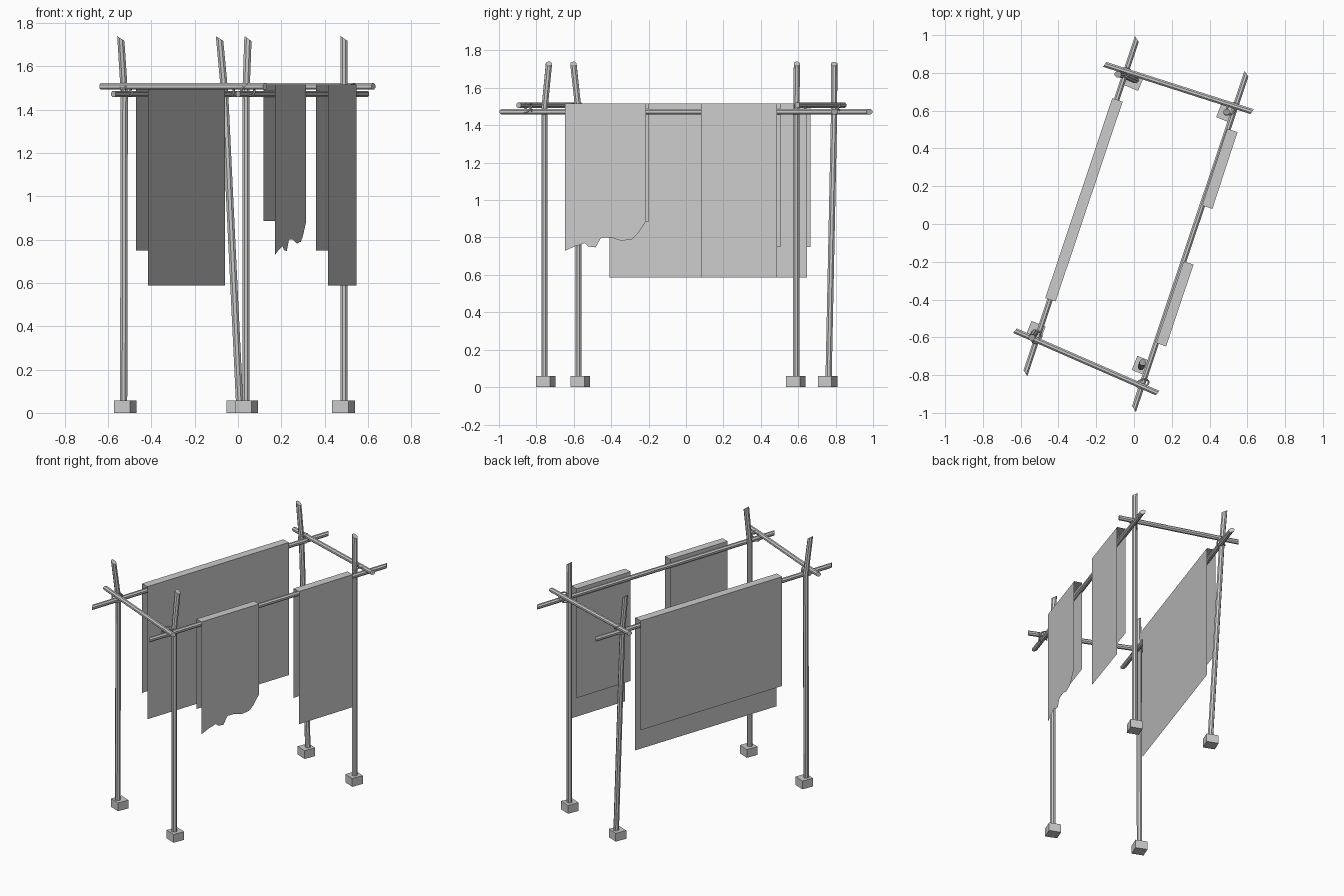
import bpy, bmesh, math
from mathutils import Vector, Matrix

cube = bpy.data.objects.get("Cube")
if cube:
    bpy.data.objects.remove(cube, do_unlink=True)

grey = bpy.data.materials.new("light grey")
grey.use_nodes = True
COLOUR = (0.6, 0.6, 0.6, 1)
grey.diffuse_color = COLOUR
grey.node_tree.nodes["Principled BSDF"].inputs["Base Color"].default_value = COLOUR


def finish(bm, name, fix_normals=True):
    if fix_normals:
        bmesh.ops.recalc_face_normals(bm, faces=bm.faces)
    mesh = bpy.data.meshes.new(name)
    bm.to_mesh(mesh)
    bm.free()
    mesh.materials.append(grey)
    obj = bpy.data.objects.new(name, mesh)
    bpy.context.collection.objects.link(obj)
    return obj


def rod(name, path, radius, slant=(0, 0), sides=8):
    """Faceted pole along a path, with obliquely sawn ends."""
    bm = bmesh.new()
    path = [Vector(p) for p in path]
    axis = (path[-1] - path[0]).normalized()
    ref = Vector((1, 0, 0)) if abs(axis.z) > 0.7 else Vector((0, 0, 1)).cross(axis)
    u = (ref - axis * ref.dot(axis)).normalized()
    v = axis.cross(u)
    rings = []
    for i, p in enumerate(path):
        k = slant[0] if i == 0 else slant[1] if i == len(path) - 1 else 0
        ring = []
        for s in range(sides):
            a = math.tau * (s + 0.5) / sides
            off = u * math.cos(a) + v * math.sin(a)
            ring.append(bm.verts.new(p + radius * (off + axis * k * math.cos(a))))
        rings.append(ring)
    for r0, r1 in zip(rings, rings[1:]):
        for s in range(sides):
            t = (s + 1) % sides
            bm.faces.new((r0[s], r0[t], r1[t], r1[s]))
    bm.faces.new(rings[0])
    bm.faces.new(rings[-1])
    return finish(bm, name)


def footing(name, x, y):
    bm = bmesh.new()
    turn = Matrix.Rotation(math.radians(-22), 4, 'Z')
    bmesh.ops.create_cube(bm, size=1, matrix=Matrix.Translation((x, y, 0.029)) @ turn
                          @ Matrix.Diagonal((0.08, 0.08, 0.058, 1)))
    finish(bm, name)


def lashing(name, centre, angle):
    """Two crossed rope loops around a joint."""
    for i, tilt in enumerate((-50, 50)):
        bpy.ops.mesh.primitive_torus_add(
            major_segments=12, minor_segments=5, major_radius=0.034, minor_radius=0.005,
            location=centre, rotation=(math.radians(tilt), 0, angle + math.radians(45)))
        obj = bpy.context.object
        obj.name = f"{name}_{i + 1}"
        obj.data.materials.append(grey)


def sheet(name, long_a, long_b, short_a, short_b, hem, short_z, top=1.515):
    """Cloth folded over a rail: outer panel with a hem outline, flat fold, shorter panel."""
    bm = bmesh.new()

    def vert(p, z):
        return bm.verts.new((p[0], p[1], z))
    la, lb, sa, sb = (vert(p, top) for p in (long_a, long_b, short_a, short_b))
    a, b = Vector(long_a), Vector(long_b)
    bottom = [vert(a.lerp(b, t), z) for t, z in hem]
    bm.faces.new([lb, la] + bottom)
    bm.faces.new((la, lb, sb, sa))
    bm.faces.new((sa, sb, vert(short_b, short_z), vert(short_a, short_z)))
    finish(bm, name)


# Posts: base, bend at the rails, sawn tip
posts = {
    "front_right": ((-0.528, -0.575), (-0.525, -0.575), (-0.541, -0.602), (-0.52, -0.565)),
    "front_left": ((0.037, -0.757), (0.037, -0.757), (0.046, -0.733), (0.04, -0.75)),
    "back_left": ((0.49, 0.59), (0.49, 0.59), (0.49, 0.593), (0.487, 0.588)),
    "back_right": ((0.008, 0.762), (-0.062, 0.792), (-0.085, 0.792), (0.0, 0.757)),
}
for name, (base, bend, tip, foot) in posts.items():
    rod(name + "_post", [(*base, 0.03), (*bend, 1.48), (*tip, 1.728)], 0.018, (0, -0.7))
    footing(name + "_footing", *foot)

# Rails: long pair below, short pair resting on top
rod("right_long_rail", [(-0.575, -0.79, 1.472), (0.015, 0.98, 1.472)], 0.016, (0.8, 0.8))
rod("left_long_rail", [(0.0, -0.98, 1.472), (0.595, 0.795, 1.472)], 0.016, (0.8, 0.8))
rod("front_short_rail", [(-0.63, -0.565, 1.507), (0.125, -0.895, 1.507)], 0.016, (0.3, 0.3))
rod("back_short_rail", [(-0.155, 0.845, 1.507), (0.625, 0.595, 1.507)], 0.016, (0.3, 0.3))

# Rope lashings at the four corners
lashing("front_right_lashing", (-0.515, -0.6, 1.49), 0.2)
lashing("front_left_lashing", (0.045, -0.845, 1.49), -0.4)
lashing("back_left_lashing", (0.515, 0.61, 1.49), 0.2)
lashing("back_right_lashing", (-0.05, 0.8, 1.49), -0.4)

# Hanging sheets
straight = [(0, 0.587), (1, 0.587)]
ragged = [(0, 0.728), (0.12, 0.752), (0.25, 0.77), (0.29, 0.752), (0.38, 0.747),
          (0.45, 0.8), (0.57, 0.8), (0.7, 0.782), (0.83, 0.79), (0.9, 0.82), (1, 0.885)]
sheet("wide_sheet", (-0.415, -0.41), (-0.06, 0.648), (-0.47, -0.393), (-0.115, 0.666),
      straight, 0.75)
sheet("torn_sheet", (0.17, -0.648), (0.315, -0.215), (0.118, -0.63), (0.263, -0.198),
      ragged, 0.885)
sheet("narrow_sheet", (0.415, 0.08), (0.548, 0.487), (0.361, 0.098), (0.494, 0.504),
      straight, 0.75)
